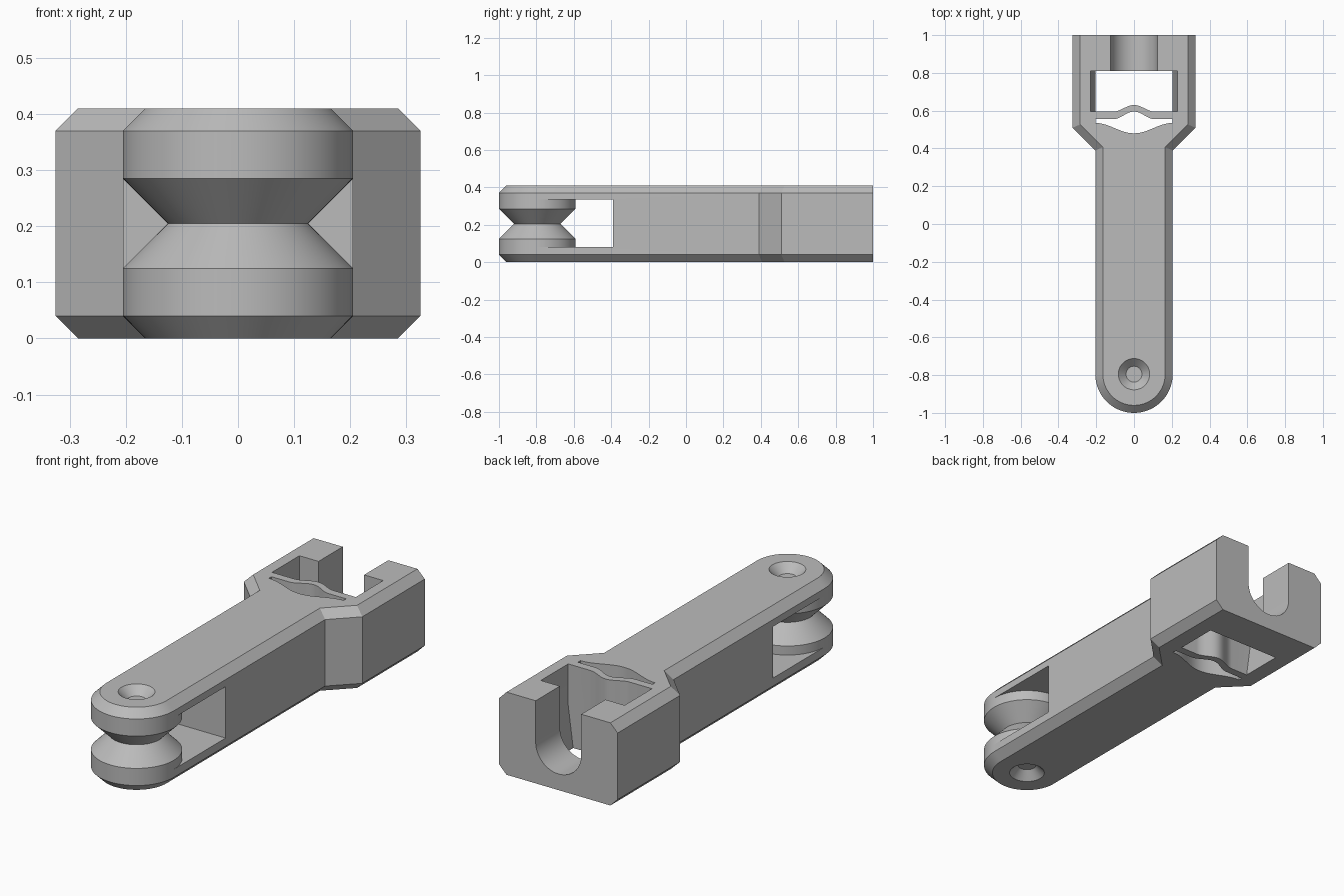
import bpy, bmesh, math
from mathutils import Vector

cube = bpy.data.objects.get("Cube")
if cube:
    bpy.data.objects.remove(cube, do_unlink=True)

H, MID, CH = 0.41, 0.205, 0.04      # height, half height, chamfer
R, PIVOT = 0.205, -0.795            # rounded end radius and its centre in y

grey = bpy.data.materials.new("plain_grey")
grey.use_nodes = True
grey.diffuse_color = (0.5, 0.5, 0.5, 1)
grey.node_tree.nodes["Principled BSDF"].inputs["Base Color"].default_value = (0.5, 0.5, 0.5, 1)


def loft(name, rings):
    """Closed solid through a list of equally long point rings."""
    bm = bmesh.new()
    loops = [[bm.verts.new(p) for p in ring] for ring in rings]
    n = len(loops[0])
    for a, b in zip(loops, loops[1:]):
        for i in range(n):
            j = (i + 1) % n
            bm.faces.new((a[i], a[j], b[j], b[i]))
    bm.faces.new(loops[0][::-1])
    bm.faces.new(loops[-1])
    bmesh.ops.recalc_face_normals(bm, faces=bm.faces)
    mesh = bpy.data.meshes.new(name)
    bm.to_mesh(mesh)
    bm.free()
    mesh.materials.append(grey)
    ob = bpy.data.objects.new(name, mesh)
    bpy.context.collection.objects.link(ob)
    return ob


def prism_z(name, pts, z0, z1):
    return loft(name, [[(x, y, z) for x, y in pts] for z in (z0, z1)])


def prism_y(name, pts, y0, y1):
    return loft(name, [[(x, y, z) for x, z in pts] for y in (y0, y1)])


def lathe(name, profile, segments=96):
    """Turned solid about the vertical pivot axis, from (radius, z) pairs."""
    turn = [2 * math.pi * i / segments for i in range(segments)]
    return loft(name, [[(r * math.cos(a), PIVOT + r * math.sin(a), z) for a in turn]
                       for r, z in profile])


def select_only(ob):
    bpy.ops.object.select_all(action="DESELECT")
    ob.select_set(True)
    bpy.context.view_layer.objects.active = ob


def cut(ob, cutter):
    mod = ob.modifiers.new("cut", "BOOLEAN")
    mod.operation, mod.solver, mod.object = "DIFFERENCE", "EXACT", cutter
    select_only(ob)
    bpy.ops.object.modifier_apply(modifier=mod.name)
    bpy.data.objects.remove(cutter, do_unlink=True)


def outline(d):
    """Half-round arm flaring into a square head, inset by d except at the back."""
    r, k = R - d, d * (math.sqrt(2) - 1)
    arc = [math.pi + math.pi * i / 48 for i in range(49)]
    pts = [(r * math.cos(a), PIVOT + r * math.sin(a)) for a in arc]
    right = [(r, 0.39 + k), (0.325 - d, 0.51 + k), (0.325 - d, 1)]
    return pts + right + [(-x, y) for x, y in reversed(right)]


def wave(half, base, rise, n=24):
    """Smooth bump from -half to half."""
    xs = [half * (2 * i / n - 1) for i in range(n + 1)]
    return [(x, base + rise * math.cos(math.pi * x / half / 2) ** 2) for x in xs]


# Arm with chamfered top and bottom edges
body = loft("arm_body", [[(x, y, z) for x, y in outline(d)]
                         for d, z in ((CH, 0), (0, CH), (0, H - CH), (CH, H))])

# Open fork at the rounded end
fork = [(-0.5, 0.08), (0.5, 0.08), (0.5, 0.335), (-0.5, 0.335)]
cut(body, prism_y("fork_cutter", fork, -1.2, -0.39))

# Countersunk dimples on both faces
for z, s in ((H, 1), (0, -1)):
    cut(body, lathe("dimple_cutter", [(0.103, z + s * 0.02), (0.042, z - s * 0.041)], 48))

# Head pocket, leaving a bulged spring strip on its front wall
pocket = prism_y("pocket_cutter", [(-0.2, -0.02), (0.2, -0.02), (0.23, MID), (0.23, 0.5),
                                   (-0.23, 0.5), (-0.23, MID)], 0.595, 0.81)
bulge = [(-0.11, 0.55)] + wave(0.11, 0.595, 0.035) + [(0.11, 0.55)]
cut(pocket, prism_z("bulge_cutter", bulge, -0.1, 0.6))
cut(body, pocket)

# Gap that frees the spring strip
gap = wave(R, 0.535, -0.055) + [(R, 0.555)] + wave(0.11, 0.555, 0.04)[::-1] + [(-R, 0.555)]
cut(body, prism_z("spring_gap_cutter", gap, -0.1, 0.6))

# Round-bottomed channel through the back wall
low = [math.pi + math.pi * i / 32 for i in range(33)]
channel = [(0.125 * math.cos(a), MID + 0.125 * math.sin(a)) for a in low]
cut(body, prism_y("channel_cutter", channel + [(0.125, 0.6), (-0.125, 0.6)], 0.78, 1.1))

# Grooved roller held in the fork
roller = lathe("grooved_roller", [(R, 0.08), (R, 0.125), (0.125, MID), (R, 0.285), (R, 0.335)])

for ob in (body, roller):
    select_only(ob)
    bpy.ops.object.shade_smooth_by_angle(angle=math.radians(25))
